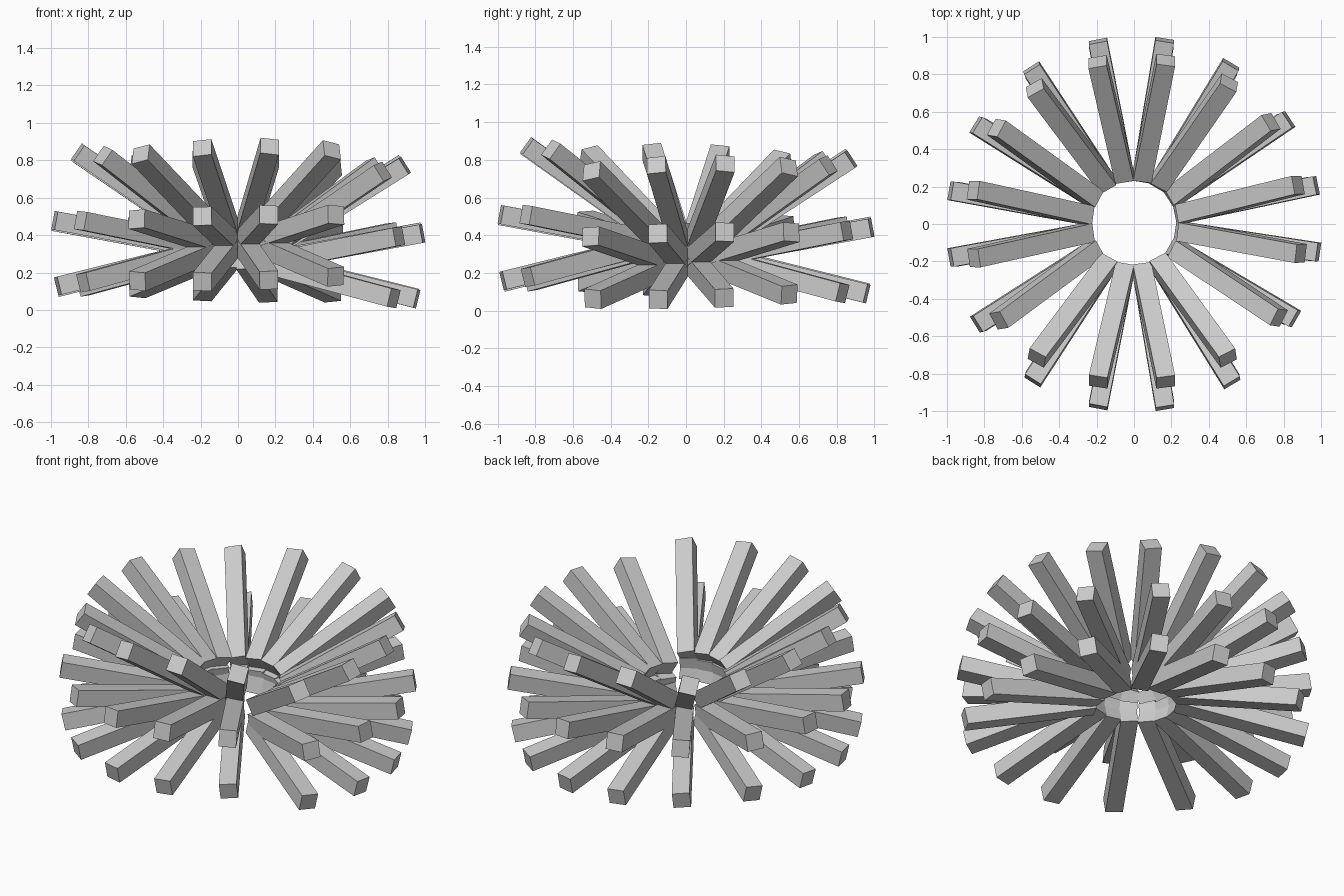
import bpy
from math import radians
from mathutils import Matrix

if "Cube" in bpy.data.objects:
    bpy.data.objects.remove(bpy.data.objects["Cube"])

Z0, RISE = 0.268, 0.0077      # pivot height and climb per bar
PIVOT_R = 0.18                # distance of pivots from the axis
S_IN, S_OUT = 0.075, 0.83     # bar start and end, measured from the pivot
W = 0.1                       # square bar section
FAN = (-32, -10.3, 10, 32)    # azimuths of the four bars inside a quarter
SKEW = (-22, -11, 11, 22)     # angle between each bar and its tilting plane
# per tier: (value at the top of the climb, extra at its start)
#          tilt          height         outward
TIERS = {
    "lower":  ((-14, 0),  (-0.02, 0),     (0, -0.02)),
    "middle": ((10.5, 0), (-0.015, 0),    (0, 0)),
    "upper":  ((36, -4),  (0.02, 0.045),  (0, 0.02)),
}


def rot(degrees, axis):
    return Matrix.Rotation(radians(degrees), 4, axis)


# one square bar lying along +x, its pivot at the origin
bpy.ops.mesh.primitive_cube_add(size=1)
cube = bpy.context.object
mesh = cube.data
mesh.name = "square_bar"
mesh.transform(Matrix.Translation(((S_IN + S_OUT) / 2, 0, 0))
               @ Matrix.Diagonal((S_OUT - S_IN, W, W, 1)))
bpy.data.objects.remove(cube)


def add_bar(name, azimuth, skew, tilt, radius, height):
    bar = bpy.data.objects.new(name, mesh)
    bpy.context.collection.objects.link(bar)
    pivot = rot(azimuth, 'Z') @ Matrix.Translation((radius, 0, height))
    bar.matrix_world = pivot @ rot(-skew, 'Z') @ rot(-tilt, 'Y') @ rot(skew, 'Z')


# four quarters of four bars, three fanned tiers, climbing slowly around the axis
for quarter in range(4):
    for j in range(4):
        i = quarter * 4 + j
        azimuth = 90 * quarter + 1.8 - 0.8 * quarter + FAN[j]
        for tier, params in TIERS.items():
            tilt, dz, dr = (end + extra * (1 - i / 15) for end, extra in params)
            add_bar(f"{tier}_bar_{i + 1}", azimuth, SKEW[j], tilt,
                    PIVOT_R + dr, Z0 + RISE * i + dz)
